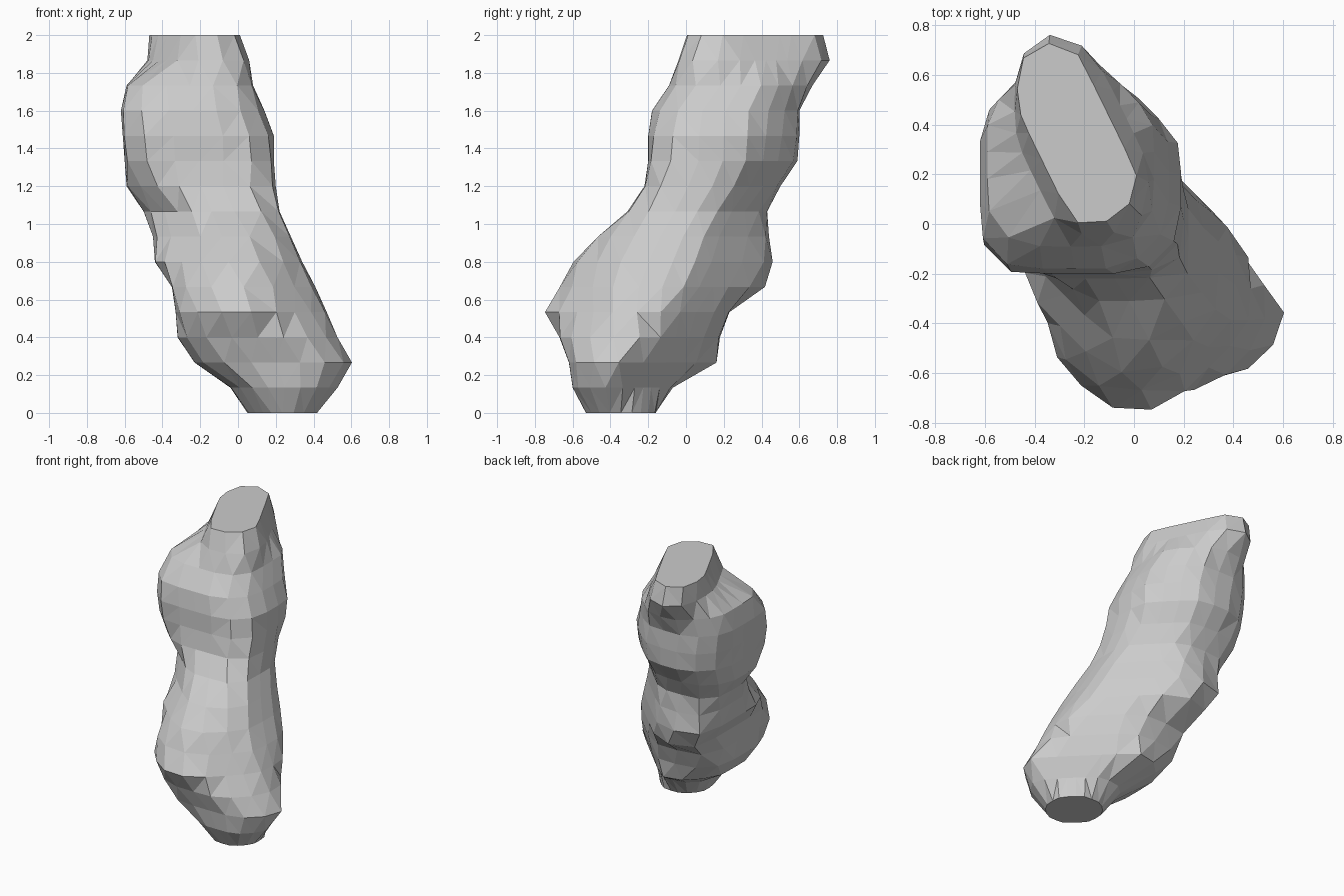
import bpy, bmesh
from math import cos, sin, pi, sqrt

if "Cube" in bpy.data.objects:
    bpy.data.objects.remove(bpy.data.objects["Cube"])

# Slices from bottom to top, evenly spaced in z. Each gives min/max extents
# along x, y and the two diagonals; the top ones add a fifth axis.
SLICES = [
    (.05, .42, -.53, -.16, -.25, .10, -.60, -.22),
    (-.04, .53, -.60, -.07, -.35, .12, -.70, -.10),
    (-.23, .63, -.62, .17, -.49, .18, -.74, .14),
    (-.32, .53, -.67, .18, -.56, .22, -.69, .25),
    (-.33, .47, -.75, .23, -.61, .25, -.62, .34),
    (-.35, .41, -.67, .42, -.58, .26, -.56, .49),
    (-.44, .34, -.60, .46, -.50, .26, -.50, .58),
    (-.45, .28, -.47, .44, -.40, .25, -.42, .57),
    (-.50, .22, -.31, .43, -.36, .25, -.33, .59),
    (-.59, .20, -.22, .50, -.43, .29, -.24, .66),
    (-.60, .19, -.20, .59, -.49, .35, -.20, .71),
    (-.61, .19, -.20, .60, -.52, .37, -.17, .73),
    (-.62, .14, -.18, .60, -.49, .36, -.11, .74),
    (-.59, .08, -.09, .67, -.40, .36, -.04, .74),
    (-.48, .06, -.04, .77, -.26, .36, .00, .80, -.28, .16),
    (-.47, .02, .00, .73, -.19, .34, .07, .79, -.22, .10),
]
R = sqrt(.5)
AXES = [(1, 0), (0, 1), (R, R), (-R, R), (.9, .44)]
SEGMENTS = 20
ROUND = 18


def ring(bm, s, z):
    """Rounded polygon that fits the given extents."""
    cx, cy = (s[0] + s[1]) / 2, (s[2] + s[3]) / 2
    planes = []
    for (ax, ay), lo, hi in zip(AXES, s[::2], s[1::2]):
        c = cx * ax + cy * ay
        planes += [(ax, ay, hi - c), (-ax, -ay, c - lo)]
    verts = []
    for k in range(SEGMENTS):
        a = 2 * pi * k / SEGMENTS
        dx, dy = cos(a), sin(a)
        t = sum((max(0, dx * px + dy * py) / max(h, .02)) ** ROUND
                for px, py, h in planes) ** (-1 / ROUND)
        verts.append(bm.verts.new((cx + t * dx, cy + t * dy, z)))
    return verts


# Lumpy leaning trunk: skin the slices, cap both ends flat
bm = bmesh.new()
rings = [ring(bm, s, 2 * i / (len(SLICES) - 1)) for i, s in enumerate(SLICES)]
for lo, hi in zip(rings, rings[1:]):
    for k in range(SEGMENTS):
        n = (k + 1) % SEGMENTS
        bm.faces.new((lo[k], lo[n], hi[n], hi[k]))

# Triangulated facets on the sides
bmesh.ops.triangulate(bm, faces=bm.faces[:], quad_method='SHORT_EDGE')
bm.faces.new(rings[0][::-1])
bm.faces.new(rings[-1])
bmesh.ops.recalc_face_normals(bm, faces=bm.faces[:])

mesh = bpy.data.meshes.new("rock_column")
bm.to_mesh(mesh)
bm.free()
bpy.context.collection.objects.link(bpy.data.objects.new("rock_column", mesh))
